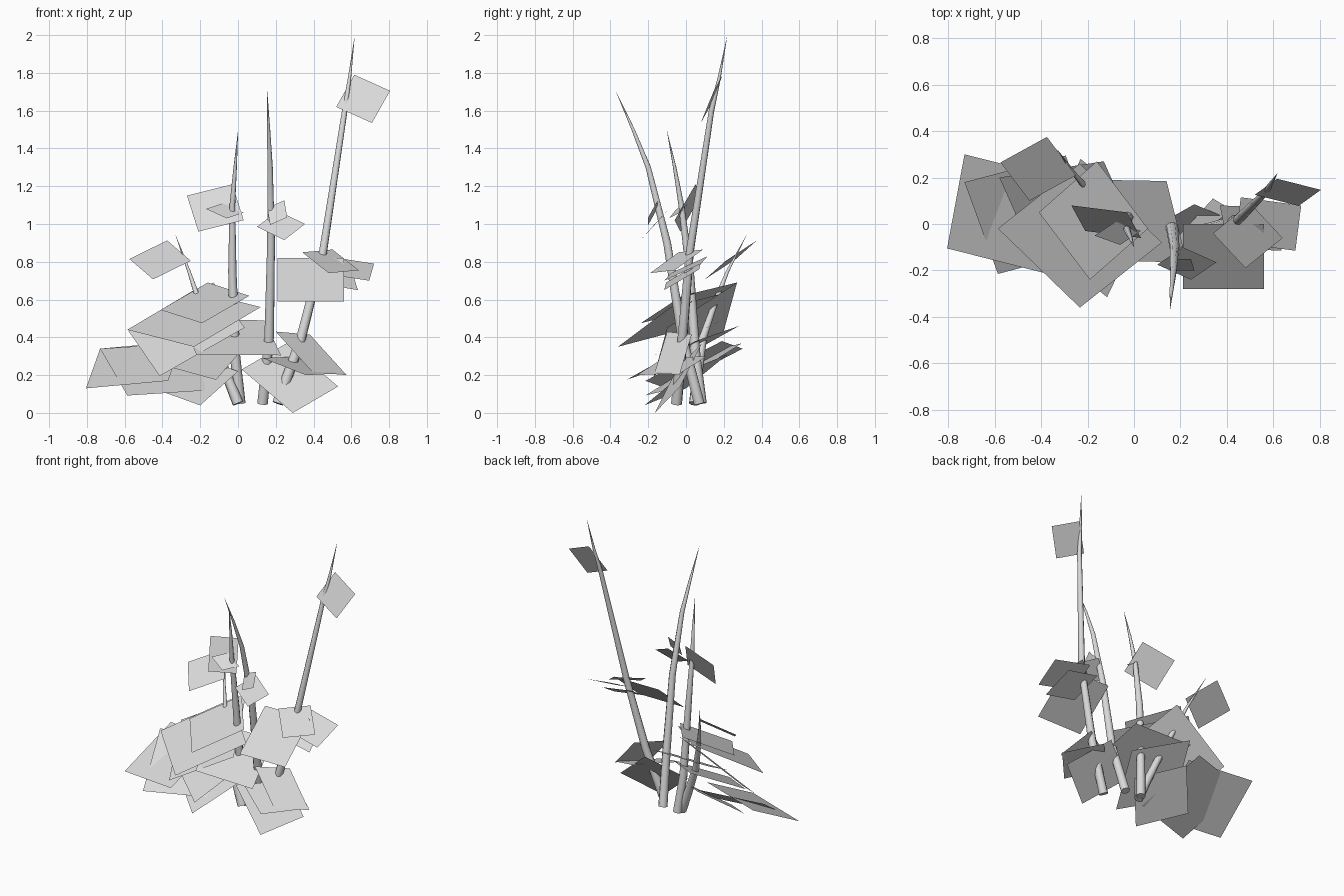
import bpy
import bmesh
from mathutils import Vector

# Remove the default object only
default_cube = bpy.data.objects.get("Cube")
if default_cube:
    bpy.data.objects.remove(default_cube, do_unlink=True)


def make_material(name, colour):
    """Create one flat material with matching viewport and render colour."""
    material = bpy.data.materials.new(name)
    material.use_nodes = True
    material.diffuse_color = colour
    shader = material.node_tree.nodes["Principled BSDF"]
    shader.inputs["Base Color"].default_value = colour
    shader.inputs["Roughness"].default_value = 0.8
    return material


plant_grey = make_material("plain grey", (0.7, 0.7, 0.7, 1))


def stem(name, path, radii):
    """Sweep a tapering round tube along a path, closed at the base."""
    curve = bpy.data.curves.new(name, "CURVE")
    curve.dimensions = "3D"
    curve.bevel_depth = 1
    curve.bevel_resolution = 2
    curve.use_fill_caps = True
    spline = curve.splines.new("POLY")
    spline.points.add(len(path) - 1)
    for point, position, radius in zip(spline.points, path, radii):
        point.co = (*position, 1)
        point.radius = radius
    stalk = bpy.data.objects.new(name, curve)
    bpy.context.collection.objects.link(stalk)
    bpy.ops.object.select_all(action="DESELECT")
    stalk.select_set(True)
    bpy.context.view_layer.objects.active = stalk
    bpy.ops.object.convert(target="MESH")
    stalk = bpy.context.view_layer.objects.active
    stalk.data.materials.clear()
    stalk.data.materials.append(plant_grey)
    # Smooth round the tube, sharp at the cut base
    bpy.ops.object.shade_smooth_by_angle(angle=1.2)


def leaf(name, first, corner, last):
    """Make a flat four-sided leaf from three neighbouring corners."""
    first, corner, last = Vector(first), Vector(corner), Vector(last)
    opposite = first + last - corner
    bm = bmesh.new()
    face = bm.faces.new([bm.verts.new(p) for p in (first, corner, last, opposite)])
    face.normal_update()
    # Leaves face the sky
    if face.normal.z < 0:
        face.normal_flip()
    mesh = bpy.data.meshes.new(name)
    bm.to_mesh(mesh)
    bm.free()
    mesh.materials.append(plant_grey)
    bpy.context.collection.objects.link(bpy.data.objects.new(name, mesh))


# Four stems, each thinning to a point
taper = (.03, .027, .022, .015, .009, .0005)
stem("tall_stem",
     [(.21, -.05, .05), (.33, -.02, .38), (.45, .02, .85),
      (.565, .135, 1.6), (.59, .175, 1.77), (.617, .217, 1.99)], taper)
stem("middle_stem",
     [(.13, .07, .05), (.165, -.02, .4), (.175, -.1, .9),
      (.17, -.2, 1.3), (.162, -.28, 1.5), (.155, -.37, 1.7)], taper)
stem("straight_stem",
     [(.01, .08, .05), (-.015, .05, .3), (-.03, .02, .75),
      (-.03, -.025, 1.1), (-.015, -.06, 1.3), (0, -.1, 1.49)], taper)
stem("short_stem",
     [(0, .045, .05), (-.06, .06, .2), (-.14, .09, .4),
      (-.21, .16, .6), (-.26, .22, .75), (-.33, .32, .94)], taper)

# Small leaves near the stem tips
leaf("tall_stem_top_leaf", (.52, .126, 1.62), (.616, .195, 1.79), (.805, .147, 1.705))
leaf("straight_stem_back_leaf", (-.27, .08, 1.15), (-.03, .05, 1.21), (.03, -.06, 1.02))
leaf("straight_stem_front_leaf", (-.17, -.05, 1.08), (-.08, .01, 1.11), (.03, -.03, 1.06))
leaf("middle_stem_wide_leaf", (.1, -.175, .985), (.21, -.1, 1.07), (.355, -.165, 1))
leaf("middle_stem_small_leaf", (.155, -.15, 1.085), (.245, -.15, 1.125), (.26, -.2, 1.035))
leaf("short_stem_top_leaf", (-.575, .265, .815), (-.375, .375, .913), (-.25, .21, .805))

# Middle cluster on the tall stem
leaf("tall_stem_broad_leaf", (.21, 0, .82), (.56, 0, .82), (.56, -.28, .59))
leaf("tall_stem_upper_leaf", (.34, -.04, .85), (.5, .09, .865), (.64, -.06, .755))
leaf("tall_stem_outer_leaf", (.46, .115, .83), (.72, .08, .79), (.695, -.115, .7))
leaf("tall_stem_under_leaf", (.37, .08, .8), (.6, .07, .76), (.635, -.115, .65))

# Low cluster under the tall stem
leaf("low_left_steep_leaf", (.2, -.1, .43), (.38, .03, .415), (.575, -.035, .2))
leaf("low_left_flat_leaf", (.13, -.12, .29), (.36, -.26, .2), (.57, -.03, .21))
leaf("low_left_front_leaf", (.02, -.05, .23), (.29, -.165, 0), (.53, -.03, .14))

# Low leaf the middle stems grow through
leaf("low_middle_leaf", (-.22, -.157, .31), (.228, -.165, .305), (.14, .185, .49))

# Dense cluster of large leaves around the short stem
leaf("cluster_top_leaf", (-.41, .05, .545), (-.16, .27, .69), (.06, -.02, .62))
leaf("cluster_broad_leaf", (-.586, -.02, .44), (-.233, -.36, .35), (.12, -.08, .56))
leaf("cluster_middle_leaf", (-.13, .27, .69), (-.58, .2, .434), (-.415, -.17, .195))
leaf("cluster_outer_leaf", (-.73, .3, .34), (-.805, -.105, .13), (-.37, -.215, .17))
leaf("cluster_low_leaf", (-.73, .18, .34), (-.586, -.215, .092), (-.15, -.1, .12))
leaf("cluster_bottom_leaf", (-.45, 0, .13), (-.2, -.22, .04), (0, 0, .22))
leaf("cluster_front_leaf", (-.116, -.315, .175), (.06, .05, .38), (-.23, .28, .46))
